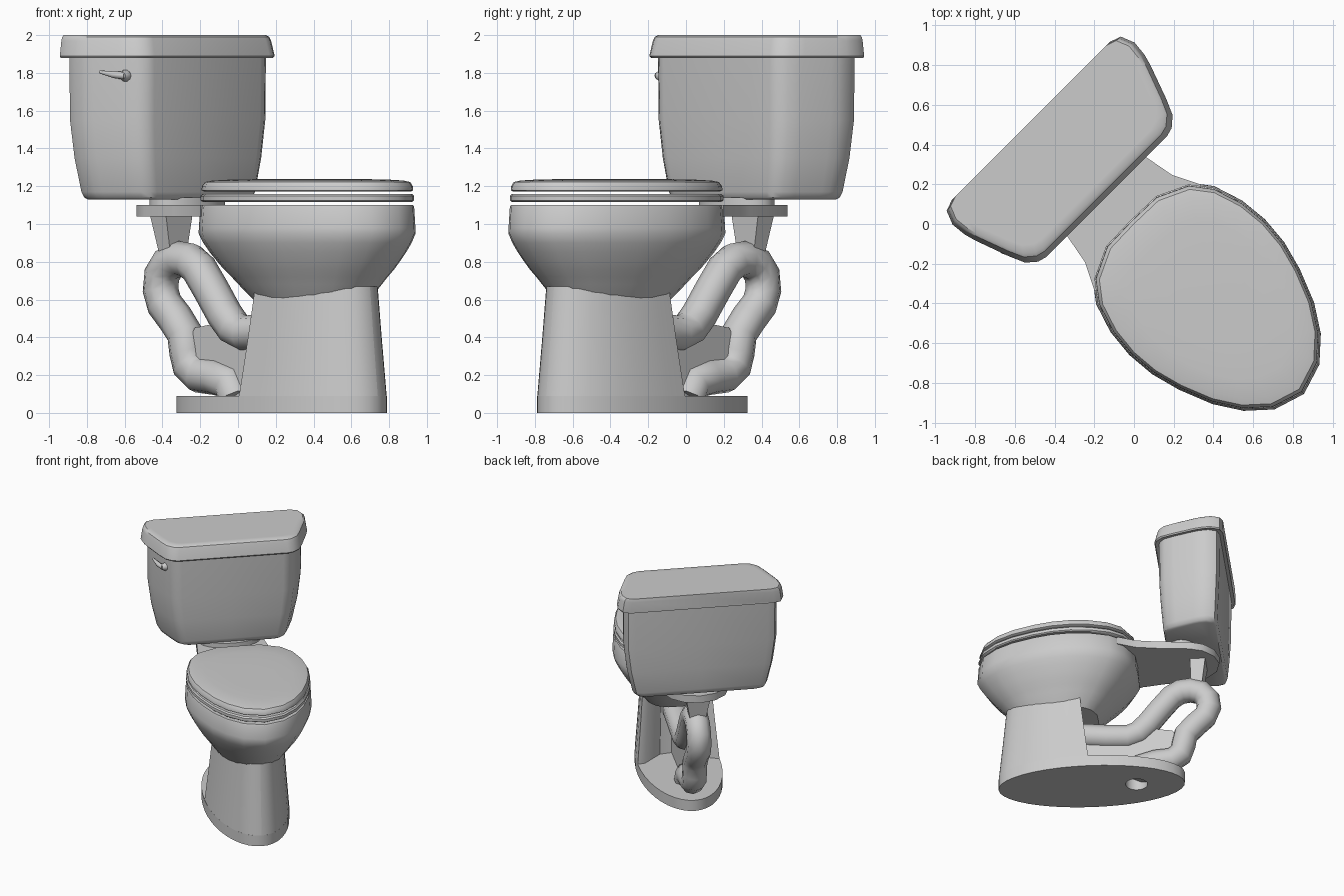
import bpy, bmesh, math
from mathutils import Vector

cube = bpy.data.objects.get("Cube")
if cube:
    bpy.data.objects.remove(cube)

porcelain = bpy.data.materials.new("grey porcelain")
porcelain.use_nodes = True
grey = (0.6, 0.6, 0.6, 1)
porcelain.diffuse_color = grey
porcelain.node_tree.nodes["Principled BSDF"].inputs["Base Color"].default_value = grey


def finish(name, bm, angle=35):
    """Turn a bmesh into a shaded object, swung to face the corner."""
    bmesh.ops.recalc_face_normals(bm, faces=bm.faces)
    mesh = bpy.data.meshes.new(name)
    bm.to_mesh(mesh)
    bm.free()
    mesh.materials.append(porcelain)
    mesh.shade_smooth()
    mesh.set_sharp_from_angle(angle=math.radians(angle))
    obj = bpy.data.objects.new(name, mesh)
    obj.rotation_euler.z = math.radians(45)
    bpy.context.collection.objects.link(obj)
    return obj


def loft(name, rings, closed=False, angle=35):
    """Skin rings of (forward, side, up) points; cap the ends or join them."""
    bm = bmesh.new()
    loops = [[bm.verts.new((s, -f, z)) for f, s, z in ring] for ring in rings]
    n = len(loops[0])
    pairs = list(zip(loops, loops[1:]))
    if closed:
        pairs.append((loops[-1], loops[0]))
    else:
        bm.faces.new(loops[0])
        bm.faces.new(loops[-1])
    for a, b in pairs:
        for i in range(n):
            j = (i + 1) % n
            bm.faces.new((a[i], a[j], b[j], b[i]))
    return finish(name, bm, angle)


def sweep(name, path, radii, ref, sides=10):
    """Tube of varying radius along a path of (forward, side, up) points."""
    pts = [Vector(p) for p in path]
    rings = []
    for i, p in enumerate(pts):
        t = (pts[min(i + 1, len(pts) - 1)] - pts[max(i - 1, 0)]).normalized()
        a = t.cross(Vector(ref)).normalized()
        b = t.cross(a)
        turn = [math.tau * k / sides for k in range(sides)]
        rings.append([p + radii[i] * (a * math.cos(w) + b * math.sin(w)) for w in turn])
    return loft(name, rings, angle=50)


def mirror(half):
    return half + [(f, -s) for f, s in reversed(half) if s > 0]


def oval(centre, length, width, n=40):
    return [(centre + length * math.cos(math.tau * i / n), width * math.sin(math.tau * i / n))
            for i in range(n)]


def stack(name, outline, centre, levels, closed=False):
    """Loft copies of an outline; each level is (height, length scale, width scale)."""
    rings = [[(centre + (f - centre) * kf, s * ks, z) for f, s in outline]
             for z, kf, ks in levels]
    return loft(name, rings, closed)


# Tank and its lid share one outline, rounded towards the front
tank_line = mirror([(-.735, 0), (-.735, .56), (-.714, .62), (-.643, .648), (-.566, .64),
                    (-.51, .625), (-.33, .56), (-.25, .525), (-.207, .475), (-.195, .43),
                    (-.195, 0)])
stack("tank", tank_line, -.49, [
    (1.13, .72, .76), (1.14, .76, .79), (1.17, .79, .815), (1.35, .84, .88),
    (1.55, .88, .92), (1.9, .89, .925)])
stack("tank_lid", tank_line, -.735, [
    (1.89, .94, .95), (1.88, .985, .99), (1.89, 1, 1), (1.97, .965, .98),
    (1.99, .95, .97), (2.0, .92, .95), (2.0, .85, .9)])

# Bowl, hollow inside
bowl_line = mirror([(-.035, 0), (-.03, .18), (.045, .34), (.15, .42), (.3, .468), (.45, .483),
                    (.6, .47), (.75, .43), (.92, .362), (1.055, .275), (1.16, .16), (1.21, 0)])
bowl_profile = [(.58, .5), (.64, .6), (.68, .66), (.72, .72), (.76, .785), (.8, .84),
                (.85, .905), (.9, .96), (.95, 1), (.98, .998), (1.09, .985), (1.1, .975),
                (1.1, .78), (.95, .72), (.75, .5), (.68, .25)]
stack("bowl", bowl_line, .585, [(z, k, k) for z, k in bowl_profile])

# Seat ring and seat cover
seat_profile = [(1.117, .965), (1.125, .985), (1.148, .985), (1.158, .965), (1.158, .7), (1.117, .7)]
stack("seat", bowl_line, .585, [(z, k, k) for z, k in seat_profile], True)
cover_profile = [(1.172, .955), (1.178, .975), (1.2, .972), (1.222, .945), (1.23, .88),
                 (1.236, .7), (1.238, .4)]
stack("seat_cover", bowl_line, .585, [(z, k, k) for z, k in cover_profile])

# Deck that carries the tank, with gasket and rear strut
deck_line = mirror([(-.66, 0), (-.63, .12), (-.55, .21), (-.45, .25), (-.2, .28), (-.04, .31),
                    (.1, .38), (.12, 0)])
stack("deck", deck_line, 0, [(1.04, 1, 1), (1.1, 1, 1)])
stack("gasket", oval(-.38, .15, .24), -.38, [(1.09, 1, 1), (1.14, 1, 1)])
strut_line = mirror([(-.56, 0), (-.56, .1), (-.44, .1), (-.44, 0)])
stack("strut", strut_line, -.46, [(.84, .7, .6), (1.05, 1, 1)])

# Oval foot with a drain hole
foot = stack("foot", oval(.327, .72, .32), .327, [(0, 1, 1), (.09, 1, 1)])
drill = stack("drain_cutter", oval(-.02, .085, .085, 24), 0, [(-.1, 1, 1), (.2, 1, 1)])
drill.hide_render = True
cut = foot.modifiers.new("drain", "BOOLEAN")
cut.operation = "DIFFERENCE"
cut.object = drill
bpy.context.view_layer.objects.active = foot
bpy.ops.object.modifier_apply(modifier=cut.name)
bpy.data.objects.remove(drill)
foot.data.set_sharp_from_angle(angle=math.radians(35))

# Pedestal: front half oval with a recess at the back
arc = [(.327 + .72 * math.sin(math.pi * i / 20), .32 * math.cos(math.pi * i / 20))
       for i in range(11)]
pedestal_line = mirror([(.5, 0), (.48, .12), (.34, .26)] + arc)
stack("pedestal", pedestal_line, .72, [(.085, 1, 1), (.4, .9, .91), (.67, .82, .84)])

# Trapway pipe with a thin web behind it
trap = [(.5, .46), (.21, .43), (.05, .42), (-.03, .45), (-.1, .52), (-.2, .65), (-.29, .76),
        (-.36, .805), (-.44, .815), (-.52, .79), (-.57, .73), (-.58, .65), (-.55, .575),
        (-.47, .5), (-.4, .42), (-.38, .32), (-.36, .25), (-.29, .2), (-.17, .19), (-.06, .16),
        (-.02, .08)]
sweep("trapway", [(f, 0, z) for f, z in trap], [.096] * len(trap), (0, 1, 0))
web = [(.5, .45), (.03, .42), (-.1, .48), (-.3, .45), (-.38, .31), (-.3, .2), (-.1, .08), (.5, .08)]
loft("web", [[(f, s, z) for f, z in web] for s in (-.025, .025)])

# Flush handle on the slanted flank
sweep("handle_knob", [(-.34, -.48, 1.785), (-.33, -.515, 1.785), (-.325, -.54, 1.785)],
      [.026, .032, .02], (0, 0, 1))
sweep("handle_lever", [(-.32, -.53, 1.785), (-.37, -.558, 1.79), (-.45, -.585, 1.805)],
      [.02, .018, .008], (0, 0, 1), 8)
